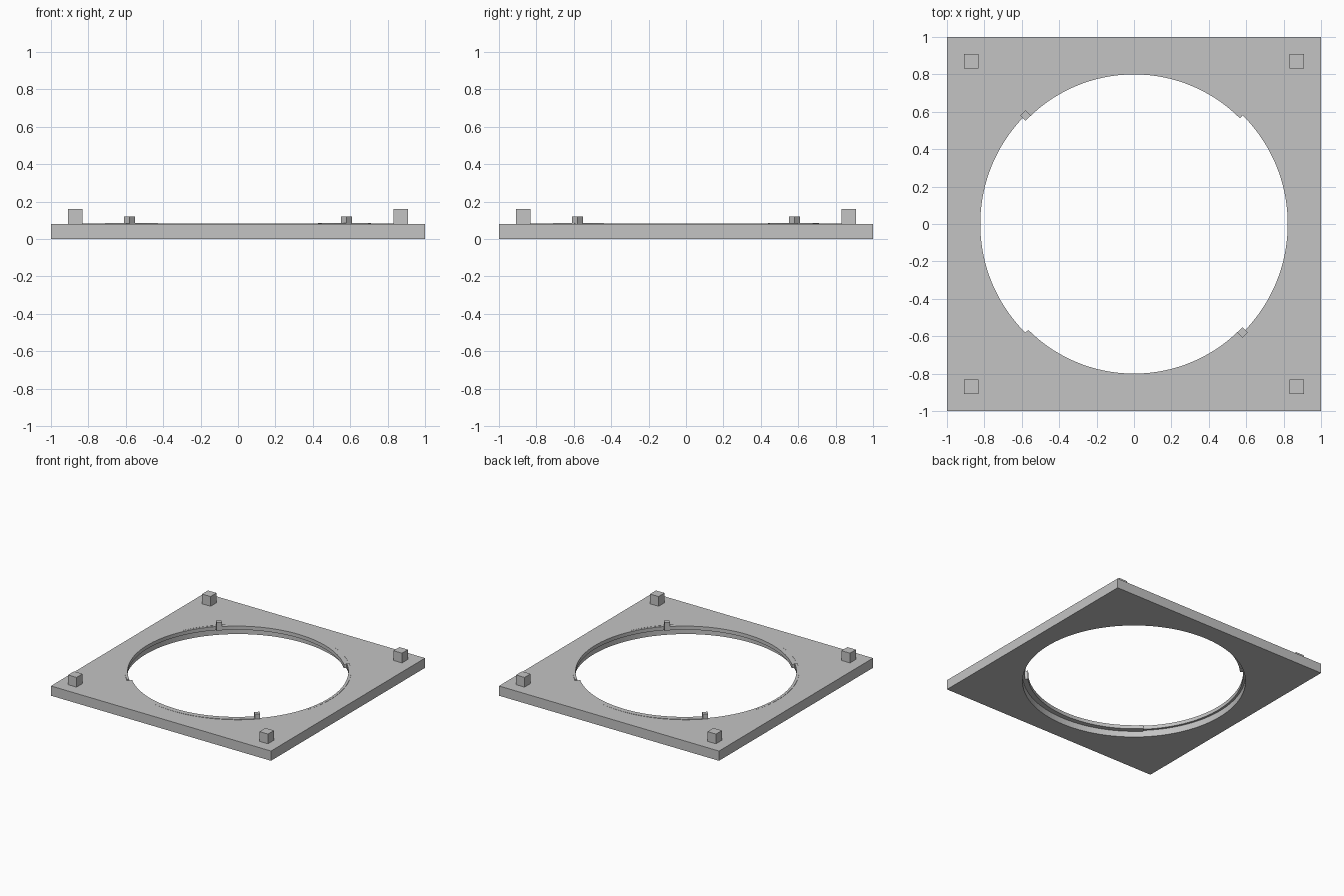
import bpy, bmesh, math

cube = bpy.data.objects.get("Cube")
if cube:
    bpy.data.objects.remove(cube, do_unlink=True)

grey = bpy.data.materials.new("light grey")
grey.use_nodes = True
colour = (0.55, 0.55, 0.55, 1)
grey.diffuse_color = colour
grey.node_tree.nodes["Principled BSDF"].inputs["Base Color"].default_value = colour

PLATE_H = 0.08
HOLE_R = 0.84


def finish(bm, name):
    bmesh.ops.recalc_face_normals(bm, faces=bm.faces)
    mesh = bpy.data.meshes.new(name)
    bm.to_mesh(mesh)
    bm.free()
    mesh.materials.append(grey)
    obj = bpy.data.objects.new(name, mesh)
    bpy.context.collection.objects.link(obj)
    return obj


def sweep(name, sections, closed):
    """Skin a list of four-point cross-sections."""
    bm = bmesh.new()
    rings = [[bm.verts.new(p) for p in s] for s in sections]
    pairs = list(zip(rings, rings[1:]))
    if closed:
        pairs.append((rings[-1], rings[0]))
    else:
        bm.faces.new(rings[0])
        bm.faces.new(rings[-1])
    for a, b in pairs:
        for i in range(4):
            j = (i + 1) % 4
            bm.faces.new((a[i], a[j], b[j], b[i]))
    return finish(bm, name)


def box(name, x, y, z0, z1, size, turn=0.0):
    bm = bmesh.new()
    bmesh.ops.create_cube(bm, size=1)
    for v in bm.verts:
        v.co.x *= size
        v.co.y *= size
        v.co.z *= z1 - z0
    obj = finish(bm, name)
    obj.location = (x, y, (z0 + z1) / 2)
    obj.rotation_euler.z = turn
    return obj


# Square plate with a round opening
sections = []
STEPS = 144
for k in range(STEPS):
    a = 2 * math.pi * k / STEPS
    c, s = math.cos(a), math.sin(a)
    edge = 1 / max(abs(c), abs(s))
    sections.append([(r * c, r * s, z) for r, z in
                     ((HOLE_R, 0), (edge, 0), (edge, PLATE_H), (HOLE_R, PLATE_H))])
sweep("square_plate", sections, True)

# Four gently rising locking lips around the opening
ARC = 36
for q, name in enumerate(("back", "right", "front", "left")):
    inner = 0.80 if q % 2 == 0 else 0.822
    sections = []
    for k in range(ARC + 1):
        t = k / ARC
        a = math.radians(45 + 90 * (q + t))
        top = 0.078 + 0.007 * t
        sections.append([(r * math.cos(a), r * math.sin(a), z) for r, z in
                         ((inner, top - 0.03), (HOLE_R + 0.002, top - 0.03),
                          (HOLE_R + 0.002, top), (inner, top))])
    sweep(name + "_lip", sections, False)

# Corner blocks
for x in (-1, 1):
    for y in (-1, 1):
        name = ("front" if y < 0 else "back") + ("_left" if x > 0 else "_right")
        box(name + "_corner_block", x * 0.87, y * 0.87, PLATE_H, 0.16, 0.077)

# Two small stop posts on opposite sides of the opening
for side, name in ((1, "front_left"), (-1, "back_right")):
    box(name + "_stop_post", side * 0.58, -side * 0.58, 0.05, 0.12, 0.04, math.pi / 4)
